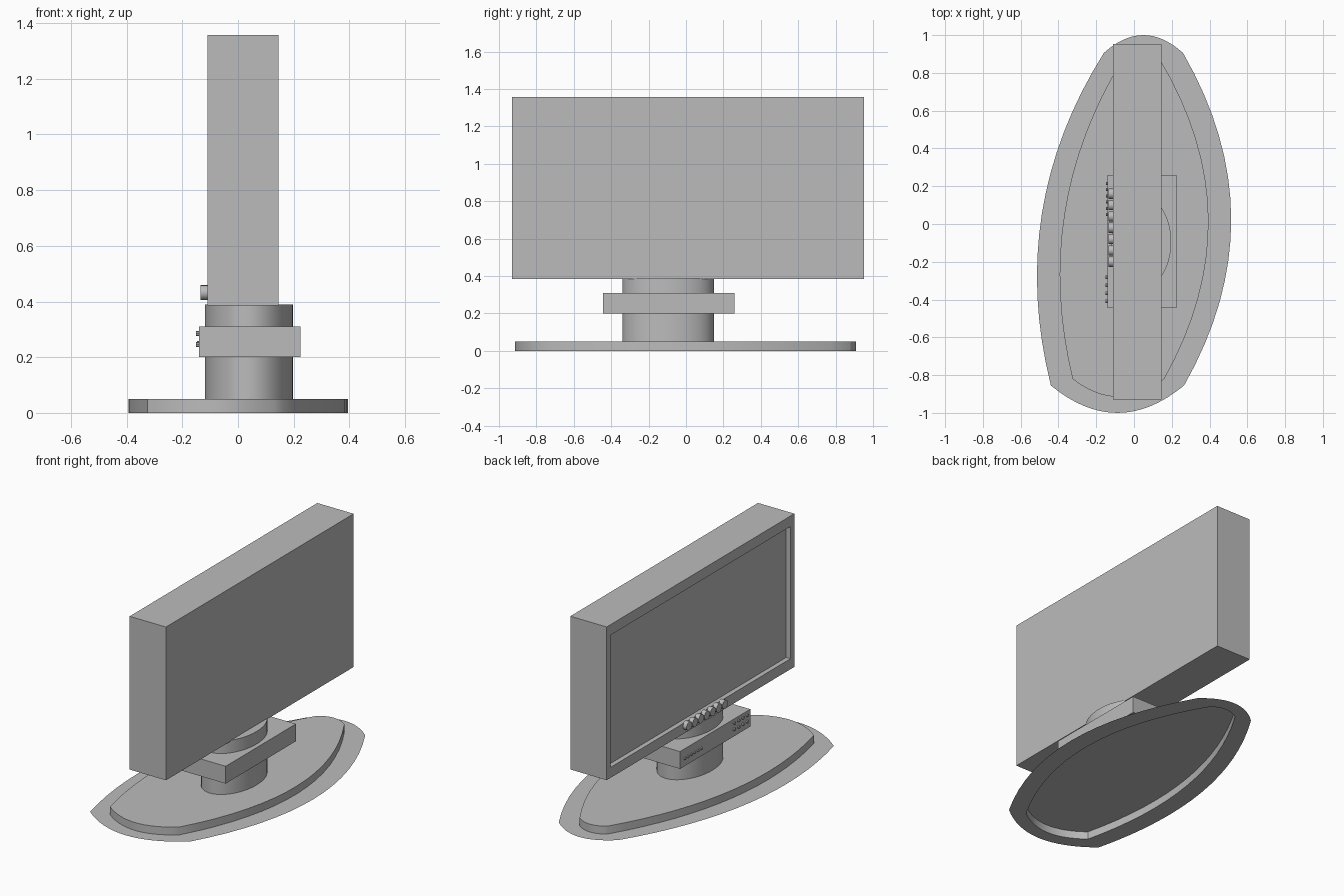
import bpy, bmesh
from math import pi
from mathutils import Vector, Matrix

cube = bpy.data.objects.get("Cube")
if cube:
    bpy.data.objects.remove(cube, do_unlink=True)

# One plain grey for everything
grey = bpy.data.materials.new("plain_grey")
grey.use_nodes = True
grey.diffuse_color = (0.5, 0.5, 0.5, 1)
grey.node_tree.nodes["Principled BSDF"].inputs["Base Color"].default_value = grey.diffuse_color


def finish(bm, name, smooth=False):
    mesh = bpy.data.meshes.new(name)
    bm.to_mesh(mesh)
    bm.free()
    mesh.materials.append(grey)
    obj = bpy.data.objects.new(name, mesh)
    bpy.context.collection.objects.link(obj)
    if smooth:
        bpy.ops.object.select_all(action='DESELECT')
        obj.select_set(True)
        bpy.context.view_layer.objects.active = obj
        bpy.ops.object.shade_smooth_by_angle(angle=pi / 6)
    return obj


def box_bm(low, high):
    bm = bmesh.new()
    low, high = Vector(low), Vector(high)
    place = Matrix.Translation((low + high) / 2) @ Matrix.Diagonal((*(high - low), 1))
    bmesh.ops.create_cube(bm, size=1, matrix=place)
    return bm


def pegs(name, spots, radius, x_back, x_front, sides):
    """Short cylinders pointing towards -x, centred on (y, z) spots."""
    bm = bmesh.new()
    for y, z in spots:
        place = Matrix.Translation(((x_back + x_front) / 2, y, z)) @ Matrix.Rotation(pi / 2, 4, 'Y')
        bmesh.ops.create_cone(bm, cap_ends=True, segments=sides, radius1=radius,
                              radius2=radius, depth=x_back - x_front, matrix=place)
    return finish(bm, name, True)


def outline(corners, bulges, steps=16):
    """Closed counterclockwise loop of arcs bulging out from each chord."""
    points = []
    for i, bulge in enumerate(bulges):
        a, b = Vector(corners[i]), Vector(corners[(i + 1) % len(corners)])
        d = (b - a).normalized()
        out = Vector((d.y, -d.x))
        for k in range(steps):
            t = k / steps
            points.append(a.lerp(b, t) + out * bulge * 4 * t * (1 - t))
    return points


# Foot: flat rim on the ground, raised hollow plinth open underneath
rim = outline([(-0.44, -0.855), (0.265, -0.855), (0.26, 0.905), (-0.16, 0.905)],
              [0.145, 0.252, 0.095, 0.19])
plinth = outline([(-0.325, -0.82), (0.16, -0.82), (0.135, 0.875), (-0.06, 0.875)],
                 [0.095, 0.247, 0.035, 0.178])
bm = bmesh.new()
loops = [[bm.verts.new((p.x, p.y, z)) for p in pts]
         for pts, z in ((rim, 0), (plinth, 0), (plinth, 0.05))]
for lower, upper in zip(loops, loops[1:]):
    for i in range(len(lower)):
        j = (i + 1) % len(lower)
        bm.faces.new((lower[i], lower[j], upper[j], upper[i]))
bm.faces.new(loops[-1])
finish(bm, "foot", True)

# Oval neck
bm = bmesh.new()
bmesh.ops.create_cone(bm, cap_ends=True, segments=48, radius1=1, radius2=1, depth=0.34,
                      matrix=Matrix.Translation((0.039, -0.095, 0.22))
                      @ Matrix.Diagonal((0.158, 0.245, 1, 1)))
finish(bm, "neck", True)

# Connector box around the neck
finish(box_bm((-0.14, -0.445, 0.2), (0.225, 0.26, 0.31)), "connector_box")

# Display casing with a recessed screen on the -x side
bm = box_bm((-0.11, -0.93, 0.385), (0.145, 0.953, 1.358))
front = min(bm.faces, key=lambda f: f.calc_center_median().x)
bmesh.ops.inset_region(bm, faces=[front], thickness=0.055)
for v in front.verts:
    v.co.z += 0.028 if v.co.z < 0.87 else -0.028
screen = bmesh.ops.extrude_face_region(bm, geom=[front])["geom"]
bmesh.ops.translate(bm, vec=(0.03, 0, 0), verts=[g for g in screen if isinstance(g, bmesh.types.BMVert)])
if front.is_valid:
    bmesh.ops.delete(bm, geom=[front], context='FACES_ONLY')
bmesh.ops.recalc_face_normals(bm, faces=bm.faces)
finish(bm, "display_casing")

# Round control buttons on the lower bezel
pegs("control_buttons", [(-0.2 + 0.06 * i, 0.432) for i in range(7)], 0.027, -0.105, -0.135, 16)

# Small sockets on the connector box: one row and one cluster
pegs("socket_row", [(0.05 + 0.033 * i, 0.25) for i in range(6)], 0.008, -0.135, -0.148, 8)
pegs("socket_cluster", [(-0.41 + 0.043 * i, z) for i in range(4) for z in (0.245, 0.285)],
     0.009, -0.135, -0.15, 8)
